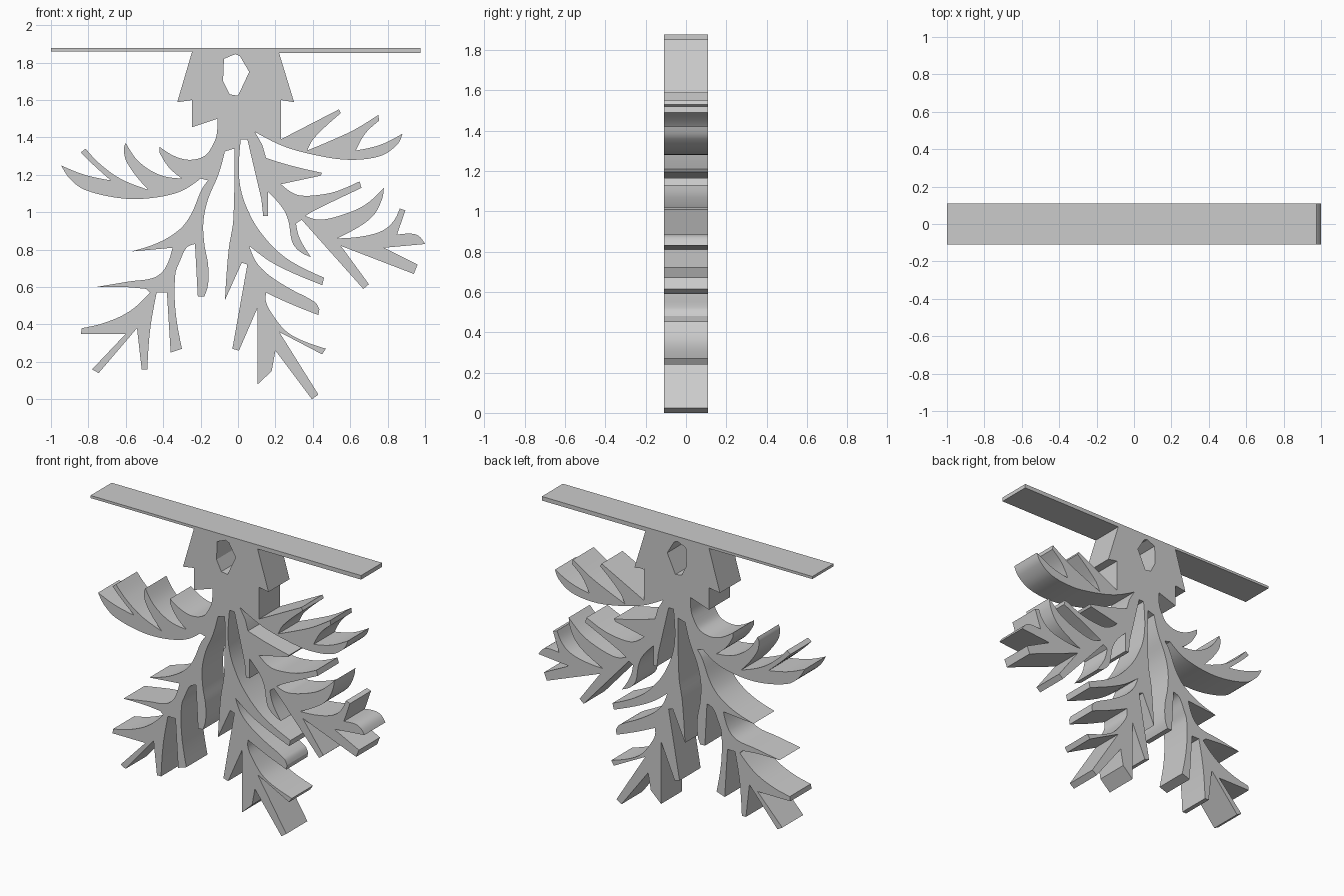
import bpy, bmesh
from mathutils import Vector

if "Cube" in bpy.data.objects:
    bpy.data.objects.remove(bpy.data.objects["Cube"])

S, J = 1, 2      # S: curve passes smoothly through the point; J: open joint follows
HALF = 0.11      # half thickness of the cut-out
STEPS = 5

grey = bpy.data.materials.new("plain_grey")
grey.diffuse_color = (0.6, 0.6, 0.6, 1)
grey.use_nodes = True
grey.node_tree.nodes["Principled BSDF"].inputs["Base Color"].default_value = grey.diffuse_color


def trace(points):
    """Expand an outline (hundredths of a unit) to (position, wall follows) pairs."""
    n = len(points)
    pos = [Vector(p[:2]) / 100 for p in points]
    flag = [p[2] if len(p) > 2 else 0 for p in points]
    out = []
    for i in range(n):
        k = (i + 1) % n
        a, b = pos[i], pos[k]
        out.append((a, flag[i] != J))
        if S not in (flag[i], flag[k]):
            continue
        d = b - a
        ma = mb = None
        if flag[i] == S:
            ma = (b - pos[i - 1]).normalized() * d.length
        if flag[k] == S:
            mb = (pos[(k + 1) % n] - a).normalized() * d.length
        ma = ma or 1.5 * d - 0.5 * mb
        mb = mb or 1.5 * d - 0.5 * ma
        for s in range(1, STEPS):
            t = s / STEPS
            out.append(((2*t**3 - 3*t*t + 1) * a + (t**3 - 2*t*t + t) * ma
                        + (3*t*t - 2*t**3) * b + (t**3 - t*t) * mb, True))
    return out


def cutout(name, *outlines):
    """Extrude clockwise outlines (holes anticlockwise) into a slab."""
    bm = bmesh.new()
    rims = {-1: [], 1: []}
    for points in outlines:
        pts = trace(points)
        n = len(pts)
        ring = {s: [bm.verts.new((p.x, s * HALF, p.y)) for p, _ in pts] for s in rims}
        for i in range(n):
            k = (i + 1) % n
            for s in rims:
                rims[s].append(bm.edges.new((ring[s][i], ring[s][k])))
            if pts[i][1]:
                bm.faces.new((ring[-1][i], ring[-1][k], ring[1][k], ring[1][i]))
    for s in rims:
        res = bmesh.ops.triangle_fill(bm, edges=rims[s], use_beauty=True, normal=(0, s, 0))
        for f in res["geom"]:
            if isinstance(f, bmesh.types.BMFace):
                f.normal_update()
                if f.normal.y * s < 0:
                    f.normal_flip()
    mesh = bpy.data.meshes.new(name)
    bm.to_mesh(mesh)
    bm.free()
    mesh.materials.append(grey)
    ob = bpy.data.objects.new(name, mesh)
    bpy.context.collection.objects.link(ob)
    bpy.ops.object.select_all(action='DESELECT')
    ob.select_set(True)
    bpy.context.view_layer.objects.active = ob
    bpy.ops.object.shade_smooth_by_angle(angle=0.5)


# Thin top bar
cutout("top_bar", [(-100, 186), (-100, 187.7), (97.6, 187.7), (97.6, 185),
                   (22, 185, J), (-24.5, 186)])

# Stepped crown with a hanging hole
cutout("crown",
       [(-24.5, 186, J), (22, 185), (30, 158.8), (23, 160), (23, 139, J), (9, 143, J),
        (5, 139), (1.5, 139, J), (-2, 134), (-7, 132.5, J), (-16, 117), (-20, 118, J),
        (-14, 135), (-11.5, 141, S), (-11, 150), (-24.5, 145.5), (-24.5, 160),
        (-32.5, 158.8)],
       [(-8, 170), (-4.5, 163), (0, 162.3), (6, 175), (1, 183.5), (-1.5, 184.5),
        (-7.5, 182)])

# Upper right branch
cutout("upper_right_branch",
       [(23, 139), (54, 155), (55, 153), (41, 140, S), (37, 133), (49, 138, S),
        (62, 144, S), (75, 152), (75.5, 149), (68, 142, S), (63, 133), (76, 136, S),
        (88, 142), (85, 136, S), (76, 130, S), (60, 128, S), (44, 130, S),
        (25, 135, S), (9, 143, J)])

# Middle right branch with forked leaf
cutout("middle_right_branch",
       [(9, 143), (13, 136), (15, 129), (28, 125, S), (45, 121), (44, 119.5), (23, 115),
        (28, 111, S), (33, 109, S), (41, 109, S), (52, 111, S), (65, 116.5), (66, 113),
        (41, 101, S), (36, 98), (44, 96, S), (57, 99, S), (68, 104, S), (78, 113),
        (77, 107, S), (73, 99, S), (66, 93, S), (53, 86), (66, 87, S), (77, 90, S),
        (83, 95, S), (86.5, 102), (89.5, 101), (85, 88), (93, 88.5, S), (97, 87, S),
        (100, 83), (78, 81), (96, 72), (94, 67), (55, 82), (70, 61.5), (67, 59),
        (34, 96), (31, 94), (33, 86, S), (39, 76), (33, 79, S), (29, 84, S),
        (27, 95, S), (24, 102, S), (16, 111), (16, 98), (13.5, 98), (12.5, 107),
        (5, 139, J)])

# Long central branch
cutout("central_branch",
       [(1.5, 139), (0.5, 126, S), (1, 115, S), (4, 104, S), (11.5, 90, S), (25, 76, S),
        (46, 65), (45, 61), (20, 72, S), (6, 82), (10, 73, S), (17, 66, S), (28, 59, S),
        (41, 52, S), (43.5, 48), (43, 45), (28, 51, S), (15, 57), (15, 52, S),
        (18, 46, S), (25, 37, S), (33, 32, S), (47, 27), (45, 24), (22, 36), (43, 2.5),
        (39.5, 0), (20, 26), (18, 15), (10.5, 8), (10.5, 49), (0.5, 26), (-3, 27),
        (5, 72), (2, 73), (-7, 53), (-5, 80, S), (-2.5, 96, S), (-2, 134, J)])

# Lower left branch
cutout("lower_left_branch",
       [(-7, 132.5), (-10.5, 120, S), (-16, 107, S), (-18.5, 95, S), (-18, 83, S),
        (-16, 72, S), (-16, 61.5, S), (-18, 55), (-21.5, 55), (-23, 83), (-27.5, 81, S),
        (-31, 74, S), (-33.5, 67, S), (-33.5, 48, S), (-30, 27), (-36, 25), (-38, 57),
        (-43.5, 57), (-47, 37, S), (-48.5, 16), (-51.5, 16), (-54, 38), (-74.5, 14),
        (-78, 16), (-60, 35), (-84, 35), (-83.5, 38), (-71, 41, S), (-58, 47, S),
        (-47, 57), (-49, 59), (-61, 60, S), (-76, 60), (-58, 63, S), (-45, 65, S),
        (-39, 70, S), (-35, 81), (-57, 79), (-42, 84, S), (-31, 91, S), (-25, 99, S),
        (-19.5, 112, S), (-16, 117, J)])

# Upper left branch
cutout("upper_left_branch",
       [(-20, 118), (-31, 111, S), (-47, 107.5, S), (-63, 107.5, S), (-82, 112, S),
        (-90, 118, S), (-94.5, 125), (-82, 120, S), (-68, 117), (-77, 125, S),
        (-84, 132), (-81.5, 134), (-74, 126, S), (-63, 118, S), (-48, 112),
        (-55, 120, S), (-60, 128, S), (-61, 134, S), (-60, 137), (-53, 127, S),
        (-42, 120, S), (-30, 118), (-37, 124, S), (-42, 132), (-42, 135),
        (-34, 130, S), (-26, 128, S), (-18, 130, S), (-14, 135, J)])
